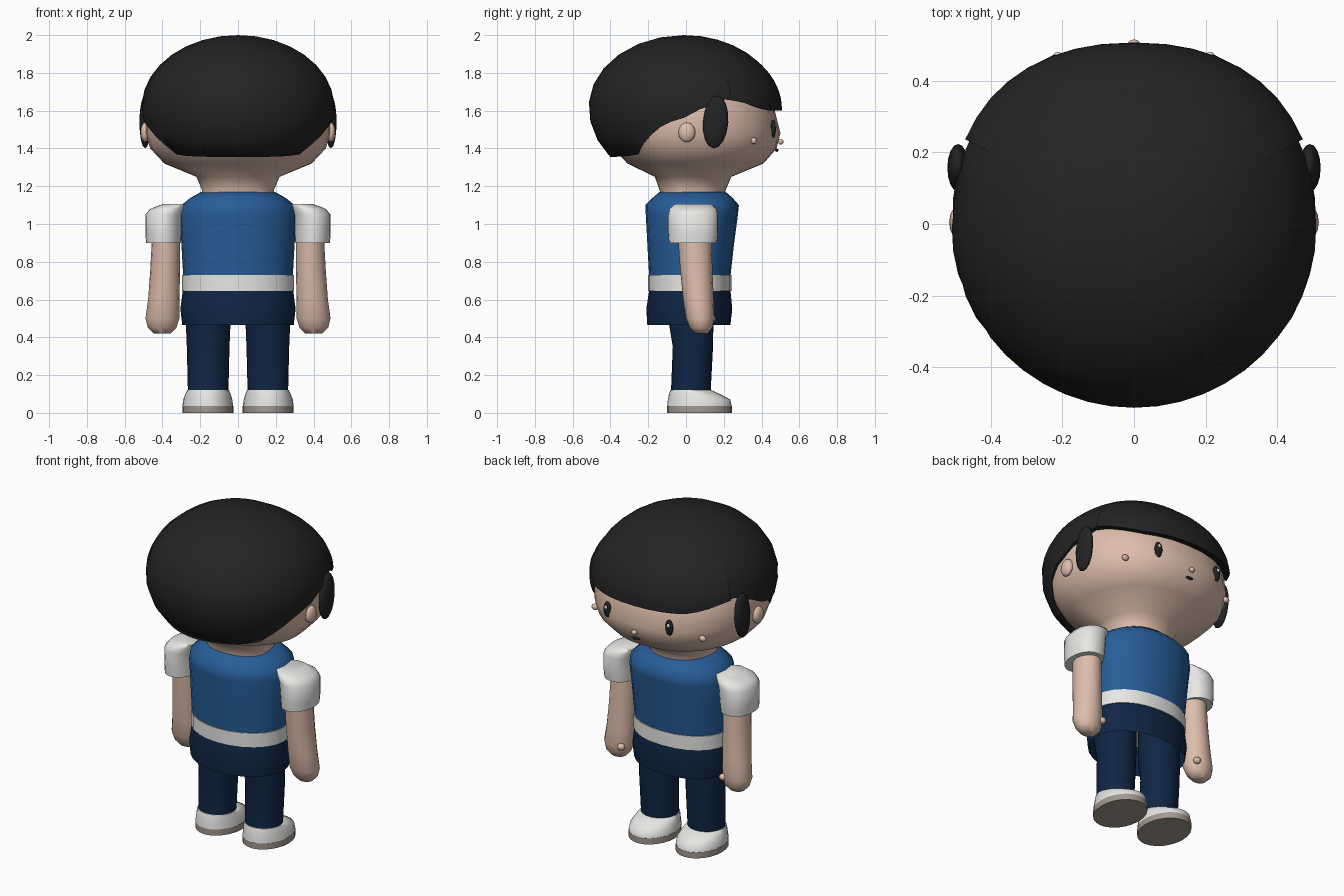
import bpy, bmesh, math
from mathutils import Matrix, Vector

old = bpy.data.objects.get("Cube")
if old:
    bpy.data.objects.remove(old, do_unlink=True)


def material(name, rgb):
    m = bpy.data.materials.new(name)
    m.use_nodes = True
    m.diffuse_color = (*rgb, 1)
    bsdf = m.node_tree.nodes["Principled BSDF"]
    bsdf.inputs["Base Color"].default_value = (*rgb, 1)
    bsdf.inputs["Roughness"].default_value = 0.8
    return m


skin = material("skin", (0.73, 0.51, 0.41))
black = material("black hair", (0.017, 0.017, 0.017))
blue = material("blue shirt", (0.02, 0.11, 0.32))
navy = material("navy cloth", (0.005, 0.019, 0.058))
white = material("white cloth", (0.8, 0.8, 0.78))
taupe = material("taupe sole", (0.36, 0.31, 0.27))


def finish(bm, name, mat, sharp=50):
    """Turn a bmesh into a smooth object with sharp edges kept."""
    bmesh.ops.remove_doubles(bm, verts=bm.verts, dist=0.0005)
    bmesh.ops.recalc_face_normals(bm, faces=bm.faces)
    for f in bm.faces:
        f.smooth = True
    for e in bm.edges:
        e.smooth = e.calc_face_angle(0) < math.radians(sharp)
    me = bpy.data.meshes.new(name)
    bm.to_mesh(me)
    bm.free()
    me.materials.append(mat)
    ob = bpy.data.objects.new(name, me)
    bpy.context.collection.objects.link(ob)
    return ob


def power(v, n):
    return math.copysign(abs(v) ** (2 / n), v)


def bridge(bm, rows, closed=True):
    for low, high in zip(rows, rows[1:]):
        n = len(low)
        for i in range(n if closed else n - 1):
            j = (i + 1) % n
            bm.faces.new((low[i], low[j], high[j], high[i]))


def loft(name, mat, rings, cy=None, front=2.0, segs=24, caps=(True, True), sharp=50):
    """Stack oval rings, each given as (z, centre x, half width, back y, front y)."""
    bm = bmesh.new()
    rows = []
    for z, cx, rx, y0, y1 in rings:
        mid = (y0 + y1) / 2 if cy is None else cy
        row = []
        for k in range(segs):
            a = math.tau * k / segs
            s, c = math.sin(a), math.cos(a)
            n = front if c > 0 else 2.0
            depth = y1 - mid if c > 0 else mid - y0
            row.append(bm.verts.new((cx + rx * power(s, n), mid + depth * power(c, n), z)))
        rows.append(row)
    bridge(bm, rows)
    for use, row in zip(caps, (rows[0], rows[-1])):
        if use:
            bm.faces.new(row)
    return finish(bm, name, mat, sharp)


def ball(name, mat, loc, size, segs=12, tilt=0):
    bm = bmesh.new()
    bmesh.ops.create_uvsphere(bm, u_segments=segs, v_segments=8, radius=1)
    m = Matrix.Translation(loc) @ Matrix.Rotation(tilt, 4, "X") @ Matrix.Diagonal((*size, 1))
    bmesh.ops.transform(bm, matrix=m, verts=bm.verts)
    return finish(bm, name, mat, 80)


# Head and neck in one piece
loft("head", skin, [
    (1.15, 0, 0.19, -0.135, 0.205), (1.18, 0, 0.19, -0.14, 0.21),
    (1.25, 0, 0.22, -0.165, 0.24), (1.32, 0, 0.39, -0.31, 0.41),
    (1.40, 0, 0.465, -0.385, 0.48), (1.48, 0, 0.49, -0.43, 0.5),
    (1.60, 0, 0.49, -0.46, 0.47), (1.75, 0, 0.43, -0.42, 0.41),
    (1.88, 0, 0.28, -0.28, 0.26)], cy=0, front=2.25, segs=32, sharp=70)

# Hairline height as a function of depth
HAIRLINE = [(-0.6, 1.35), (-0.38, 1.36), (-0.31, 1.37), (-0.25, 1.43), (-0.16, 1.5),
            (-0.1, 1.54), (-0.02, 1.55), (0.02, 1.6), (0.1, 1.61), (0.2, 1.66),
            (0.28, 1.65), (0.36, 1.625), (0.44, 1.6), (0.6, 1.6)]


def hairline(y):
    for (a, za), (b, zb) in zip(HAIRLINE, HAIRLINE[1:]):
        if y <= b:
            return za + (zb - za) * (y - a) / (b - a)


def hair_point(angle, z, grow, cz):
    """Point on the hair volume at a plan angle (0 is the face) and height."""
    t = (z - cz) / (0.38 if z > cz else 0.42)
    r = math.sqrt(max(0, 1 - t * t)) * grow
    s, c = math.sin(angle), math.cos(angle)
    n = 2.25 if c > 0 else 2.0
    return Vector((0.51 * r * power(s, n), 0.505 * r * power(c, n) - 0.01, z))


def hair_shell(name, angles, closed, top, grow, cz):
    bm = bmesh.new()
    rows = [[] for _ in range(11)]
    for a in angles:
        z_low = hairline(hair_point(a, cz, grow, cz).y)
        edge = hair_point(a, z_low, grow, cz)
        # Tucked under lip, then rows rising evenly by elevation
        rows[0].append(bm.verts.new((edge.x * 0.9, edge.y * 0.9, z_low + 0.01)))
        e0 = math.asin((z_low - cz) / 0.42)
        e1 = math.asin(min(1, (top - cz) / 0.38))
        for k in range(10):
            e = e0 + (e1 - e0) * k / 9
            z = cz + math.sin(e) * (0.38 if e > 0 else 0.42)
            p = edge if k == 0 else hair_point(a, z, grow, cz)
            rows[k + 1].append(bm.verts.new(p))
    bridge(bm, rows, closed)
    return finish(bm, name, black, 70)


hair_shell("hair_cap", [math.tau * k / 48 for k in range(48)], True, 2.0, 1.0, 1.62)
hair_shell("hair_fringe", [math.radians(-64 + 8 * k) for k in range(17)], False,
           1.87, 1.025, 1.61)

# Torso, belt and hips
loft("shirt", blue, [
    (0.72, 0, 0.29, -0.195, 0.235), (0.9, 0, 0.3, -0.205, 0.255),
    (1.05, 0, 0.31, -0.213, 0.275), (1.1, 0, 0.3, -0.215, 0.28),
    (1.14, 0, 0.25, -0.175, 0.245), (1.17, 0, 0.195, -0.14, 0.21)], front=2.2)
loft("belt", white, [(0.645, 0, 0.296, -0.2, 0.24), (0.73, 0, 0.296, -0.2, 0.24)], front=2.2)
loft("hips", navy, [
    (0.465, 0, 0.295, -0.205, 0.235), (0.55, 0, 0.305, -0.21, 0.245),
    (0.65, 0, 0.292, -0.195, 0.235)], front=2.2, caps=(False, True))

# Paired parts
for side, s in (("left", 1), ("right", -1)):
    loft(side + "_leg", navy, [
        (0.1, s * 0.158, 0.107, -0.08, 0.13), (0.35, s * 0.158, 0.113, -0.07, 0.143),
        (0.47, s * 0.158, 0.118, -0.09, 0.145), (0.65, s * 0.158, 0.115, -0.09, 0.145)])
    loft(side + "_sole", taupe, [
        (0, s * 0.16, 0.135, -0.1, 0.243), (0.037, s * 0.16, 0.135, -0.1, 0.243)])
    loft(side + "_shoe", white, [
        (0.036, s * 0.16, 0.134, -0.1, 0.242), (0.07, s * 0.16, 0.13, -0.096, 0.235),
        (0.1, s * 0.159, 0.12, -0.09, 0.18), (0.12, s * 0.158, 0.111, -0.083, 0.135)])
    loft(side + "_arm", skin, [
        (0.42, s * 0.402, 0.045, 0.045, 0.115), (0.45, s * 0.402, 0.075, 0.02, 0.14),
        (0.5, s * 0.4, 0.09, 0.0, 0.15), (0.6, s * 0.393, 0.083, -0.015, 0.147),
        (0.75, s * 0.386, 0.079, -0.03, 0.14), (0.95, s * 0.38, 0.074, -0.045, 0.135)], segs=16)
    loft(side + "_sleeve", white, [
        (0.9, s * 0.395, 0.092, -0.09, 0.163), (0.95, s * 0.395, 0.095, -0.094, 0.17),
        (1.05, s * 0.39, 0.1, -0.094, 0.17), (1.08, s * 0.37, 0.095, -0.088, 0.163),
        (1.105, s * 0.33, 0.07, -0.06, 0.135)], front=2.3, sharp=60)
    ball(side + "_thumb", skin, (s * 0.345, 0.135, 0.5), (0.022, 0.022, 0.02))
    ball(side + "_ear", skin, (s * 0.492, 0.005, 1.485), (0.025, 0.045, 0.052))
    ball(side + "_sideburn", black, (s * 0.492, 0.157, 1.54), (0.03, 0.067, 0.14), 16, -0.08)
    ball(side + "_cheek", skin, (s * 0.365, 0.36, 1.44), (0.022, 0.016, 0.018))
    ball(side + "_eye", black, (s * 0.21, 0.462, 1.505), (0.026, 0.014, 0.048))
    ball(side + "_eye_glint", white, (s * 0.213, 0.475, 1.522), (0.01, 0.006, 0.011))

# Nose and mouth
ball("nose", skin, (0, 0.502, 1.435), (0.018, 0.014, 0.015))
ball("mouth", black, (0, 0.481, 1.39), (0.026, 0.009, 0.008))
